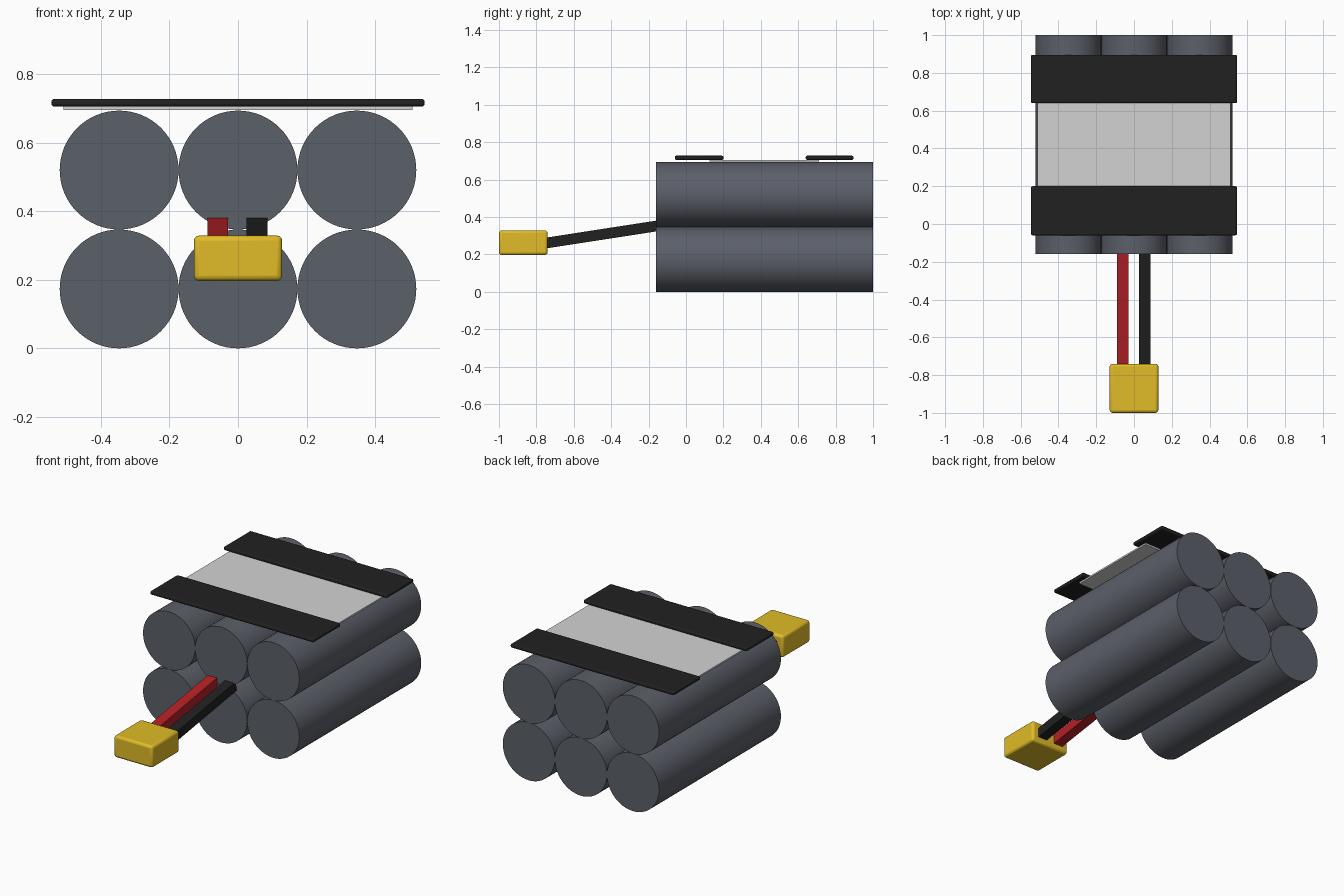
import bpy
import math
from mathutils import Vector

default = bpy.data.objects.get("Cube")
if default:
    bpy.data.objects.remove(default, do_unlink=True)


def material(name, rgb):
    m = bpy.data.materials.new(name)
    m.use_nodes = True
    m.diffuse_color = (*rgb, 1)
    m.node_tree.nodes["Principled BSDF"].inputs["Base Color"].default_value = (*rgb, 1)
    return m


slate = material("slate grey", (0.105, 0.115, 0.14))
black = material("black", (0.015, 0.015, 0.015))
pale = material("pale grey", (0.65, 0.65, 0.65))
red = material("red", (0.45, 0.015, 0.018))
yellow = material("yellow", (0.75, 0.50, 0.02))


def finish(name, mat, bevel=0):
    ob = bpy.context.object
    ob.name = name
    ob.data.materials.append(mat)
    if bevel:
        mod = ob.modifiers.new("rounded edges", "BEVEL")
        mod.width = bevel
        mod.segments = 3
    bpy.ops.object.shade_smooth_by_angle(angle=math.radians(35))
    return ob


def box(name, low, high, mat, bevel=0):
    low, high = Vector(low), Vector(high)
    bpy.ops.mesh.primitive_cube_add(size=1, location=(low + high) / 2)
    bpy.context.object.scale = high - low
    bpy.ops.object.transform_apply(location=False, rotation=False, scale=True)
    return finish(name, mat, bevel)


# Cells: two rows of three, lying along y
R = 0.1735
for row, level in enumerate(("lower", "upper")):
    for col, side in enumerate(("right", "middle", "left")):
        bpy.ops.mesh.primitive_cylinder_add(
            vertices=64, radius=R, depth=1.16,
            location=((col - 1) * 2 * R, 0.42, R + row * 2 * R),
            rotation=(math.pi / 2, 0, 0))
        finish(f"{level}_{side}_cell", slate)

# Label sheet with a strap across each end
box("label", (-0.51, 0.125, 0.696), (0.51, 0.71, 0.706), pale)
box("front_strap", (-0.545, -0.06, 0.706), (0.545, 0.2, 0.728), black, 0.008)
box("back_strap", (-0.545, 0.64, 0.706), (0.545, 0.895, 0.728), black, 0.008)

# Square wires sloping from the cells down to the connector
for name, x, mat in (("red_wire", -0.059, red), ("black_wire", 0.056, black)):
    start, end = Vector((x, -0.75, 0.261)), Vector((x, -0.14, 0.355))
    run = end - start
    bpy.ops.mesh.primitive_cube_add(size=1, location=(start + end) / 2)
    wire = bpy.context.object
    wire.scale = (0.061, run.length, 0.057)
    wire.rotation_euler.x = math.atan2(run.z, run.y)
    bpy.ops.object.transform_apply(location=False, rotation=True, scale=True)
    finish(name, mat)

# Connector block
box("connector", (-0.129, -1.0, 0.197), (0.129, -0.74, 0.329), yellow, 0.015)
